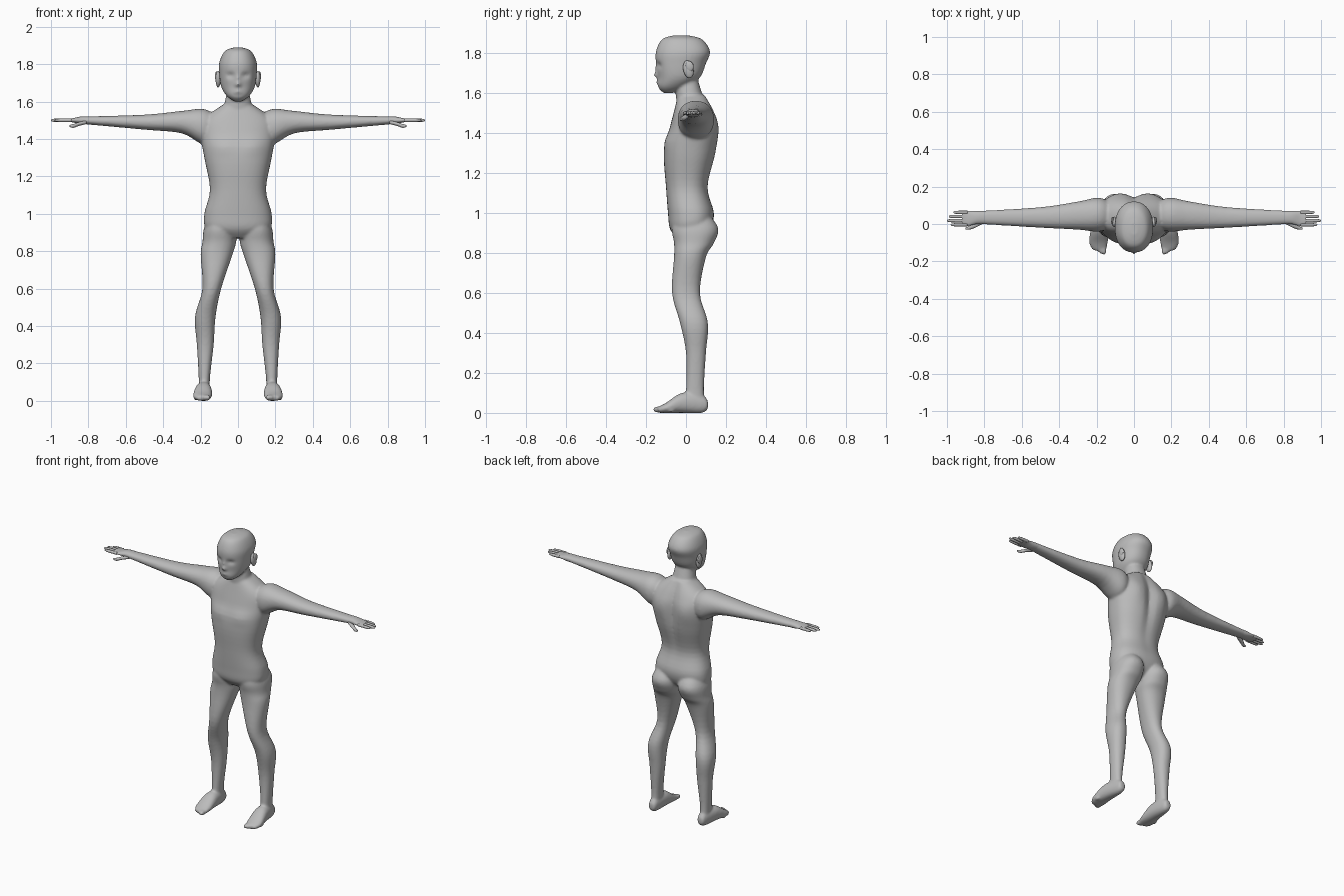
import bpy, bmesh, math
from mathutils import Matrix

cube = bpy.data.objects.get("Cube")
if cube:
    bpy.data.objects.remove(cube, do_unlink=True)

grey = (.5, .5, .5, 1)
skin = bpy.data.materials.new("plain grey")
skin.use_nodes = True
skin.diffuse_color = grey
for node in skin.node_tree.nodes:
    if node.type == 'BSDF_PRINCIPLED':
        node.inputs["Base Color"].default_value = grey

PLACE = {
    'x': lambda along, across, up: (along, across, up),
    'y': lambda along, across, up: (across, along, up),
    'z': lambda along, across, depth: (across, depth, along),
}


def smooth_path(rows, steps):
    """Catmull-Rom interpolation through rows of numbers."""
    path = []
    padded = [rows[0], *rows, rows[-1]]
    for before, start, end, after in zip(padded, padded[1:], padded[2:], padded[3:]):
        for step in range(steps):
            t = step / steps
            path.append([
                b + t * ((c - a) + t * (2 * a - 5 * b + 4 * c - d + t * (3 * (b - c) + d - a))) / 2
                for a, b, c, d in zip(before, start, end, after)])
    path.append(rows[-1])
    return path


def rounded(angle_part, low, high, power):
    """Coordinate of a superellipse that spans low to high."""
    reach = math.copysign(abs(angle_part) ** (2 / power), angle_part)
    return (low + high) / 2 + (high - low) / 2 * reach


def loft(bm, axis, rows, side=1, sides=32, power=2.2, steps=5):
    """Skin rounded sections; each row is position, then the two spans."""
    rings = []
    for along, left, right, low, high in smooth_path(rows, steps):
        ring = []
        for index in range(sides):
            angle = math.tau * index / sides
            across = rounded(math.cos(angle), left, right, power)
            other = rounded(math.sin(angle), low, high, power)
            x, y, z = PLACE[axis](along, across, other)
            ring.append(bm.verts.new((x * side, y, z)))
        rings.append(ring)
    for ring, following in zip(rings, rings[1:]):
        for index in range(sides):
            bm.faces.new((ring[index - 1], ring[index], following[index], following[index - 1]))
    bm.faces.new(rings[0])
    bm.faces.new(rings[-1])
    return [vert for ring in rings for vert in ring]


def symmetric(rows):
    """Turn height, half width, front, back into loft rows."""
    return [(height, -half, half, front, back) for height, half, front, back in rows]


def ball(bm, centre, size, tilt=0):
    matrix = Matrix.Translation(centre) @ Matrix.Rotation(tilt, 4, 'X') @ Matrix.Diagonal((*size, 1))
    bmesh.ops.create_uvsphere(bm, u_segments=20, v_segments=12, radius=1, matrix=matrix)


def sculpt(verts, facing, x, z, width, height, push):
    """Push the front (-1) or back (1) along y in a soft mirrored bump."""
    for vert in verts:
        if vert.co.y * facing > .04:
            for centre in {x, -x}:
                spread = ((vert.co.x - centre) / width) ** 2 + ((vert.co.z - z) / height) ** 2
                vert.co.y += push * math.exp(-spread)


def finish(name, bm):
    bmesh.ops.recalc_face_normals(bm, faces=bm.faces)
    for face in bm.faces:
        face.smooth = True
    mesh = bpy.data.meshes.new(name)
    bm.to_mesh(mesh)
    bm.free()
    mesh.materials.append(skin)
    part = bpy.data.objects.new(name, mesh)
    bpy.context.collection.objects.link(part)
    return part


figure = bmesh.new()

# Torso with chest, spine groove and shoulder blades
torso = loft(figure, 'z', symmetric([
    (.87, .08, -.04, .07), (.92, .17, -.08, .12), (1, .18, -.09, .14), (1.13, .15, -.1, .11),
    (1.3, .18, -.11, .15), (1.43, .2, -.08, .16), (1.51, .18, -.06, .14), (1.59, .07, -.04, .1),
]), sides=64, power=2.4)
sculpt(torso, -1, .08, 1.36, .07, .04, -.01)
sculpt(torso, 1, 0, 1.4, .03, .2, -.02)
sculpt(torso, 1, .1, 1.42, .05, .08, .01)

# Neck
loft(figure, 'z', symmetric([(1.5, .09, -.04, .11), (1.6, .07, -.05, .08), (1.7, .05, -.03, .05)]))

# Head
head = loft(figure, 'z', symmetric([
    (1.6, .02, -.11, -.07), (1.63, .06, -.14, 0), (1.68, .09, -.14, .07), (1.75, .1, -.15, .1),
    (1.81, .1, -.15, .12), (1.87, .07, -.12, .08), (1.89, .02, -.06, .01),
]), sides=96, steps=9)

# Face: eye sockets, nose tip, nose bridge, lips, mouth line, chin dip
sculpt(head, -1, .04, 1.74, .022, .014, .014)
sculpt(head, -1, 0, 1.69, .016, .013, -.02)
sculpt(head, -1, 0, 1.72, .011, .026, -.009)
sculpt(head, -1, 0, 1.655, .024, .011, -.01)
sculpt(head, -1, 0, 1.655, .03, .003, .006)
sculpt(head, -1, 0, 1.636, .03, .006, .005)

for side in (1, -1):
    # Leg, from the buttock to the heel
    loft(figure, 'z', [
        (1.03, .05, .13, -.03, .08), (.93, .01, .18, -.07, .16), (.85, .01, .19, -.06, .14),
        (.78, .03, .2, -.06, .1), (.6, .09, .19, -.07, .07), (.45, .12, .23, -.03, .11),
        (.3, .13, .22, 0, .1), (.12, .15, .21, 0, .09), (.02, .15, .21, -.01, .1)], side)

    # Foot and toes
    loft(figure, 'y', [
        (.11, .16, .2, .02, .06), (.08, .15, .21, 0, .09), (-.02, .14, .23, 0, .1),
        (-.1, .14, .24, 0, .05), (-.14, .15, .22, 0, .03)], side)
    for toe in range(5):
        shrink = 1 - toe * .08
        ball(figure, (side * (.16 + .017 * toe), -.14 + .004 * toe ** 2, .017),
             (.013 * shrink, .027 * shrink, .016))

    # Arm
    loft(figure, 'x', [
        (.1, 0, .09, 1.43, 1.51), (.18, -.04, .14, 1.37, 1.56), (.3, -.03, .12, 1.43, 1.55),
        (.5, -.02, .09, 1.45, 1.53), (.83, 0, .07, 1.48, 1.52)], side)

# Blend the overlapping parts into one smooth surface
body = finish("body", figure)
remesh = body.modifiers.new("blend_parts", 'REMESH')
remesh.mode = 'VOXEL'
remesh.voxel_size = .007
remesh.use_smooth_shade = True
relax = body.modifiers.new("relax", 'SMOOTH')
relax.factor = .5
relax.iterations = 8

for side, label in ((1, "left"), (-1, "right")):
    # Palm
    hand = bmesh.new()
    loft(hand, 'x', [
        (.78, 0, .07, 1.48, 1.52), (.84, 0, .07, 1.48, 1.52),
        (.89, -.01, .07, 1.49, 1.51), (.92, 0, .07, 1.49, 1.51)], side)

    # Fingers taper from the knuckle to the tip
    for finger, tip in enumerate((.98, 1, .99, .966)):
        middle = -.004 + .022 * finger
        rows = []
        for along, radius in ((.89, .009), (tip - .03, .009), (tip - .006, .006), (tip, .002)):
            rows.append((along, middle - radius, middle + radius, 1.5 - radius, 1.5 + radius))
        loft(hand, 'x', rows, side, sides=12, power=2)

    # Thumb
    loft(hand, 'x', [
        (.81, 0, .02, 1.48, 1.5), (.85, -.02, .01, 1.47, 1.49),
        (.88, -.03, -.01, 1.46, 1.48), (.9, -.03, -.02, 1.465, 1.475)], side, sides=16, power=2)
    finish(label + "_hand", hand)

    # Ear: outer shell and upper rim
    ear = bmesh.new()
    ball(ear, (side * .106, .012, 1.72), (.014, .026, .045), .2)
    ball(ear, (side * .115, .018, 1.735), (.008, .02, .026), .2)
    finish(label + "_ear", ear)

    # Eye
    eye = bmesh.new()
    ball(eye, (side * .041, -.115, 1.74), (.016, .013, .009))
    finish(label + "_eye", eye)
